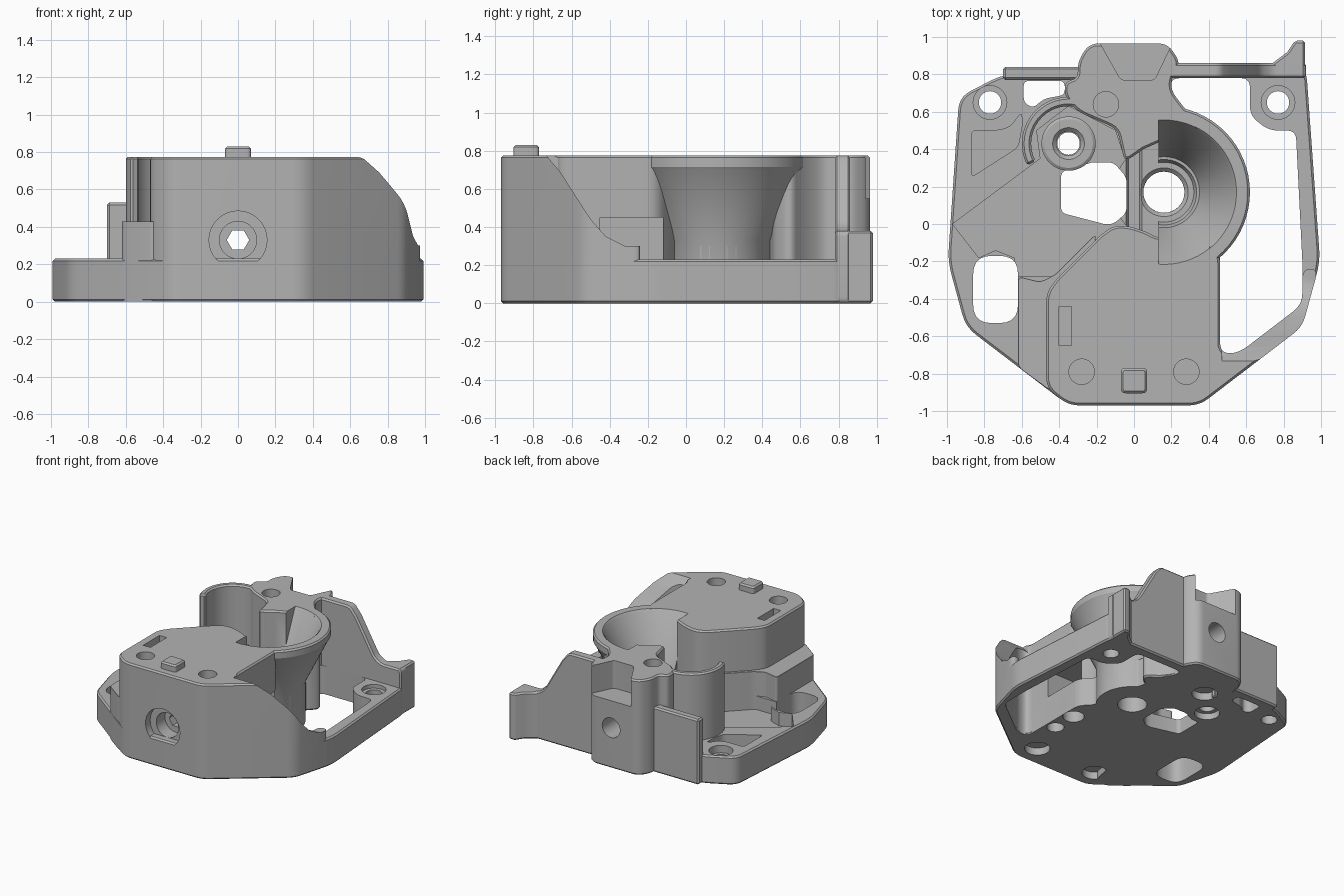
import bpy, bmesh, math
from mathutils import Vector

cube = bpy.data.objects.get("Cube")
if cube:
    bpy.data.objects.remove(cube, do_unlink=True)

grey = bpy.data.materials.new("machined grey")
grey.use_nodes = True
grey.diffuse_color = (0.45, 0.45, 0.45, 1)
grey.node_tree.nodes["Principled BSDF"].inputs["Base Color"].default_value = (0.45, 0.45, 0.45, 1)

parts, cutters = {}, []


def store(bm, name, solid, bevel):
    bmesh.ops.recalc_face_normals(bm, faces=bm.faces)
    mesh = bpy.data.meshes.new(name)
    bm.to_mesh(mesh)
    bm.free()
    mesh.materials.append(grey)
    ob = bpy.data.objects.new(name, mesh)
    bpy.context.collection.objects.link(ob)
    if solid:
        parts[name] = ob
        if bevel:
            mod = ob.modifiers.new("edge", "BEVEL")
            mod.width, mod.segments = bevel, 1
            mod.limit_method, mod.angle_limit = "ANGLE", math.radians(40)
    else:
        ob.hide_render = True
        cutters.append(ob)
    return ob


def arc(cx, cy, r, a0, a1, n=16):
    angles = [math.radians(a0 + (a1 - a0) * i / n) for i in range(n + 1)]
    return [(cx + r * math.cos(a), cy + r * math.sin(a)) for a in angles]


def fillet(pts, r, n=5):
    """Round the sharp corners of a polygon."""
    out, P = [], [Vector(p) for p in pts]
    for i, p in enumerate(P):
        a, b = P[i - 1] - p, P[(i + 1) % len(P)] - p
        if r == 0 or math.pi - a.angle(b) < 0.3:
            out.append(p)
            continue
        s = p + a.normalized() * min(r, a.length * 0.45)
        e = p + b.normalized() * min(r, b.length * 0.45)
        out += [s.lerp(p, k / n).lerp(p.lerp(e, k / n), k / n) for k in range(n + 1)]
    return out


def prism(name, pts, lo, hi, r=0.0, axis="Z", solid=True, bevel=0.012):
    place = {"Z": lambda a, b, h: (a, b, h), "X": lambda a, b, h: (h, a, b),
             "Y": lambda a, b, h: (a, h, b)}[axis]
    bm = bmesh.new()
    pts = fillet(pts, r)
    ends = [[bm.verts.new(place(a, b, h)) for a, b in pts] for h in (lo, hi)]
    bm.faces.new(ends[0])
    bm.faces.new(ends[1])
    for i in range(len(pts)):
        bm.faces.new((ends[0][i - 1], ends[0][i], ends[1][i], ends[1][i - 1]))
    return store(bm, name, solid, bevel)


def lathe(name, profile, cx, cy, solid=True, n=64):
    """Closed ring from a profile of (radius, height) points."""
    bm = bmesh.new()
    rings = [[bm.verts.new((x, y, z)) for x, y in arc(cx, cy, r, 0, 360, n)[:-1]] for r, z in profile]
    for j in range(len(rings)):
        for i in range(n):
            bm.faces.new((rings[j - 1][i - 1], rings[j - 1][i], rings[j][i], rings[j][i - 1]))
    return store(bm, name, solid, 0)


def cut(names, cutter):
    for name in names:
        mod = parts[name].modifiers.new("cut", "BOOLEAN")
        mod.operation, mod.solver, mod.object = "DIFFERENCE", "EXACT", cutter


def cutter(pts, lo, hi, names, r=0.0, axis="Z"):
    cut(names, prism("cutter", pts, lo, hi, r, axis, False))


def hole(a, b, r, lo, hi, names, axis="Z", n=32):
    cutter(arc(a, b, r, 0, 360, n)[:-1], lo, hi, names, 0, axis)


def rect(x0, y0, x1, y1):
    return [(x0, y0), (x1, y0), (x1, y1), (x0, y1)]


FX, FY = 0.16, 0.17      # funnel axis
BX, BY = -0.35, 0.43     # round pocket axis

# Base and low frame
prism("base_plate", [(-.35, -.97), (.35, -.97), (.9, -.55), (.995, -.2), (.92, .84),
                     (-.7, .8), (-.935, .68), (-.995, -.2), (-.9, -.55)], 0, .23, .07)
prism("right_frame", [(.35, -.97), (.9, -.55), (.995, -.2), (.92, .84), (.4, .84), (.4, -.97)],
      0, .3, .06)

# Tall front block with its side wall, and the ledge beside it
prism("front_block", [(-.47, -.875), (-.35, -.97), (.35, -.97), (.9, -.55), (.985, -.24),
                      (.9, -.24), (.9, -.43), (.56, -.69), (.46, -.69), (.46, -.15), (.3, -.05),
                      (.14, -.08), (.06, -.04), (-.03, -.01), (-.11, -.01), (-.18, -.06),
                      (-.41, -.29), (-.47, -.37)], 0, .775, .06)
prism("side_ledge", [(-.62, -.765), (-.45, -.89), (-.35, -.85), (-.2, -.05), (-.42, -.27),
                     (-.5, -.31), (-.62, -.28)], 0, .43, .03)
prism("top_peg", rect(-.07, -.905, .07, -.77), .7, .83, .025)

# Rear block and walls
prism("rear_block", [(-.3, .6), (-.37, .68), (-.37, .76), (-.3, .78), (-.3, .87), (-.24, .965),
                     (.18, .965), (.25, .86), (.2, .78), (.2, .71), (.27, .62), (.37, .55), (.3, .46),
                     (.14, .44), (.05, .4), (-.05, .33), (-.07, .42), (-.09, .51)], 0, .775, .05)
prism("pocket_wall", arc(BX, BY, .25, 60, 208) + arc(BX, BY, .2, 208, 60), 0, .775)
prism("rear_wall_left", rect(-.7, .77, -.28, .84), 0, .53)
prism("rear_wall_right", [(.15, 0), (.92, 0), (.92, .38), (.74, .38), (.68, .42), (.52, .7),
                          (.46, .775), (.15, .775)], .78, .86, .03, "Y")
prism("rear_tab", [(.68, .78), (.915, .78), (.915, .98), (.86, .98), (.82, .92), (.74, .86),
                   (.68, .85)], 0, .38)

# Funnel and raised rings
lathe("funnel", [(.27, 0), (.27, .33), (.45, .7), (.46, .715), (.46, .763), (.448, .775), (.388, .775),
                 (.375, .76), (.19, .33), (.175, .33), (.16, .3), (.13, .3), (.11, .28), (.11, 0)], FX, FY)
lathe("pocket_ring", [(.145, 0), (.145, .34), (.13, .35), (.085, .35), (.065, .33), (.065, 0)], BX, BY)

# Large openings
cutter([(.46, -.69), (.56, -.69), (.9, -.43), (.9, -.2), (.865, .5), (.72, .5), (.62, .58),
        (.62, .78), (.2, .78), (.2, .71), (.27, .6)] + arc(FX, FY, .27, 60, -40, 10) + [(.46, -.1)],
       -1, 2, ["base_plate", "right_frame"], .05)
cutter(rect(.6, .48, .885, .78), .26, 2, ["right_frame"], .04)
cutter([(-.75, .8), (-.72, .76), (-.66, .69), (-.5, .44), (-.42, .35), (-.32, .3), (.1, .3),
        (.1, 1), (-.75, 1)], .47, 1.2, ["front_block"], 0, "X")
cutter([(-.97, 0), (-.5, .35), (-.52, .5), (-.35, .63), (-.1, .5), (-.05, .35), (.1, .35),
        (.1, -.05), (-.1, -.02), (-.4, -.28), (-.62, -.28), (-.64, -.18), (-.74, -.14),
        (-.83, -.18)], .12, 2, ["base_plate"])
cutter([(-.87, .25), (-.62, .41), (-.6, .52), (-.6, .6), (-.66, .52), (-.72, .5), (-.87, .5)],
       .1, 2, ["base_plate"], .03)
cutter([(-.59, .765), (-.59, .65), (-.54, .62), (-.48, .67), (-.37, .69), (-.37, .765)],
       -1, 2, ["base_plate"], .03)
cutter(rect(-.86, -.53, -.62, -.17), -1, 2, ["base_plate", "side_ledge"], .1)
cutter([(-.39, .06), (-.39, .28), (-.22, .33), (-.11, .33), (-.04, .25), (-.04, .06), (-.11, 0),
        (-.16, 0)], -1, 2, ["base_plate", "funnel"], .03)

# Funnel bowl cleared from its neighbours, left side left open
cutter(rect(-.6, -.6, .13, .9), .3, 2, ["funnel"])
bowl = lathe("cutter", [(.001, .3), (.18, .3), (.375, .76), (.39, .78), (.39, 1), (.001, 1)], FX, FY, False)
mod = bowl.modifiers.new("half", "BOOLEAN")
mod.operation, mod.solver = "DIFFERENCE", "EXACT"
mod.object = prism("cutter", rect(-.6, -.6, .13, .9), 0, 2, 0, "Z", False)
cut(["front_block", "rear_block"], bowl)
hole(FX, FY, .2, .3, 2, ["front_block", "rear_block"])
hole(FX, FY, .11, -1, 2, ["base_plate", "front_block", "rear_block"])

# Rear boss pocket and side window
cutter([(-.2, 1), (.22, 1), (.11, .77), (-.07, .77)], .55, 2, ["rear_block"], .02)
cutter(rect(-.45, .23, -.12, .45), .2, .6, ["front_block", "funnel"], 0, "X")

# Bore along the depth: counterbore, step, hexagon, rear hole
hole(0, .33, .155, -2, -.91, ["front_block"], "Y")
hole(0, .33, .1, -2, -.8, ["front_block"], "Y")
hole(0, .33, .06, -2, 2, ["front_block", "rear_block", "funnel"], "Y", 6)
hole(0, .33, .08, .75, 2, ["rear_block"], "Y")

# Screw holes in the rear corners
for x, top in ((-.77, .23), (.77, .26)):
    names = ["base_plate", "right_frame"]
    hole(x, .65, .06, -1, 2, names)
    hole(x, .65, .09, top - .06, 2, names)

# Blind holes in the top and recesses underneath
for x, y, name in ((-.28, -.79, "front_block"), (.28, -.79, "front_block"), (-.15, .64, "rear_block")):
    hole(x, y, .068, .66, 2, [name])
    hole(x, y, .095, -1, .06, [name, "base_plate"])
for x, y, r in ((.38, -.25, .08), (.38, -.46, .065)):
    hole(x, y, r, -1, .12, ["front_block", "base_plate", "right_frame"])
hole(BX, BY, .06, -1, 2, ["base_plate"])
hole(BX, BY, .095, -1, .05, ["base_plate", "pocket_ring"])
cutter(rect(-.4, -.65, -.335, -.44), .66, 2, ["front_block"])

# Bake the cuts, drop the helpers, smooth the curved faces
bpy.context.view_layer.update()
graph = bpy.context.evaluated_depsgraph_get()
baked = {n: bpy.data.meshes.new_from_object(ob.evaluated_get(graph)) for n, ob in parts.items()}
for name, ob in parts.items():
    ob.modifiers.clear()
    ob.data = baked[name]
for ob in cutters:
    bpy.data.objects.remove(ob, do_unlink=True)
bpy.ops.object.select_all(action="DESELECT")
for ob in parts.values():
    ob.select_set(True)
bpy.context.view_layer.objects.active = parts["base_plate"]
bpy.ops.object.shade_smooth_by_angle(angle=math.radians(30))
